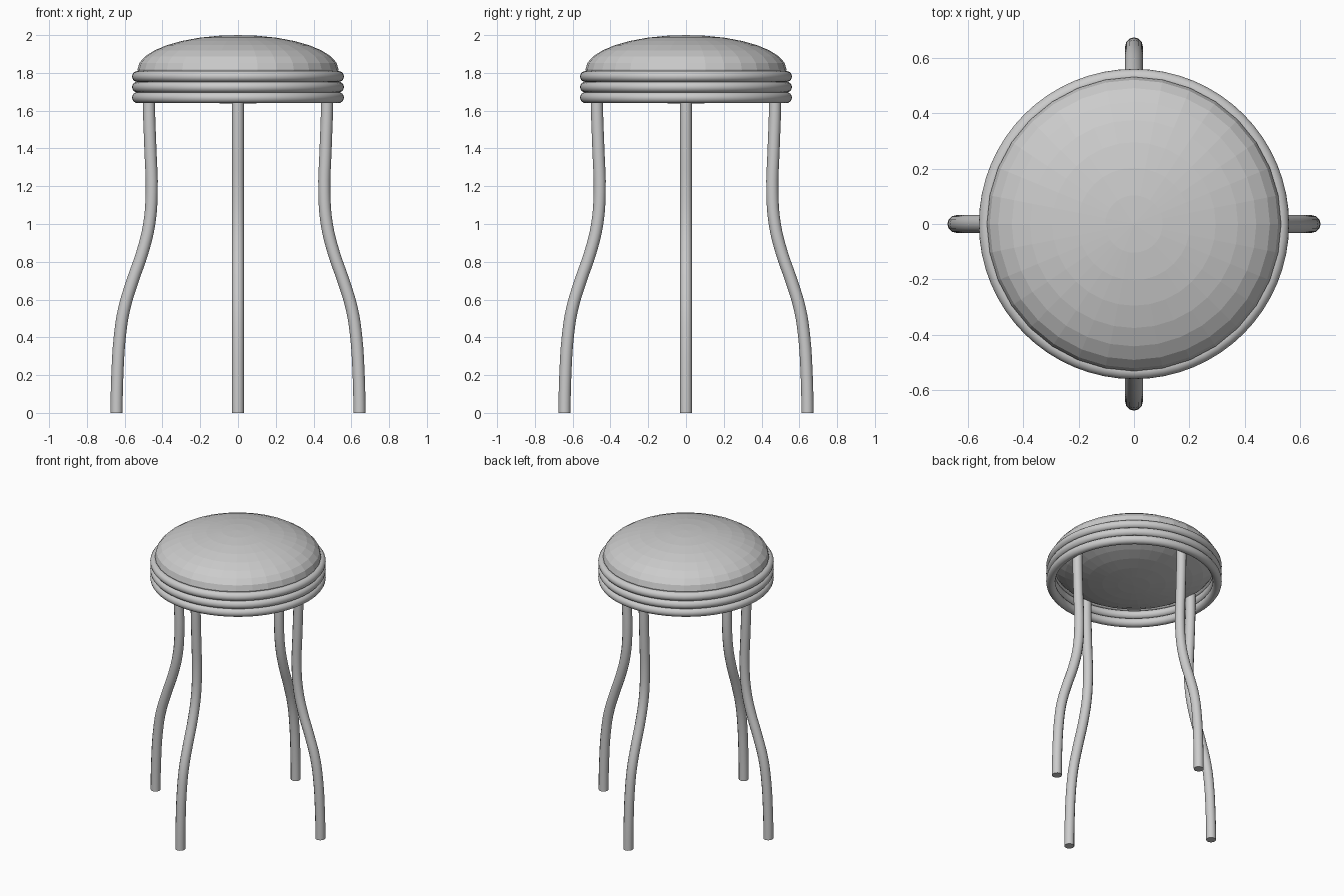
import bpy, math

if "Cube" in bpy.data.objects:
    bpy.data.objects.remove(bpy.data.objects["Cube"])

grey = bpy.data.materials.new("plain grey")
grey.diffuse_color = (0.6, 0.6, 0.6, 1)
grey.use_nodes = True
grey.node_tree.nodes["Principled BSDF"].inputs["Base Color"].default_value = grey.diffuse_color


def finish(ob, name, smooth):
    ob.name = name
    ob.data.materials.clear()
    ob.data.materials.append(grey)
    for p in ob.data.polygons:
        p.use_smooth = False
    if smooth:
        bpy.ops.object.select_all(action='DESELECT')
        ob.select_set(True)
        bpy.context.view_layer.objects.active = ob
        bpy.ops.object.shade_smooth_by_angle(angle=math.radians(40))


# cushion: faceted flattened sphere
bpy.ops.mesh.primitive_uv_sphere_add(segments=32, ring_count=16, radius=1,
                                     location=(0, 0, 1.818))
seat = bpy.context.object
seat.scale = (0.532, 0.532, 0.182)
bpy.ops.object.transform_apply(location=False, rotation=False, scale=True)
finish(seat, "seat_cushion", False)

# three stacked rim rings
for i, z in enumerate((1.669, 1.725, 1.781)):
    bpy.ops.mesh.primitive_torus_add(major_radius=0.532, minor_radius=0.029,
                                     major_segments=64, minor_segments=16,
                                     location=(0, 0, z))
    finish(bpy.context.object, f"rim_ring_{i + 1}", True)

# four bent tube legs: (radius from centre, height)
PATH = [(0.643, 0), (0.638, 0.22), (0.626, 0.4), (0.603, 0.55), (0.558, 0.7),
        (0.506, 0.85), (0.470, 1.0), (0.457, 1.17), (0.464, 1.4),
        (0.471, 1.6), (0.472, 1.745)]


def leg(name, angle):
    cu = bpy.data.curves.new(name, 'CURVE')
    cu.dimensions = '3D'
    cu.bevel_depth = 0.032
    cu.bevel_resolution = 4
    cu.resolution_u = 4
    cu.use_fill_caps = True
    sp = cu.splines.new('BEZIER')
    sp.bezier_points.add(len(PATH) - 1)
    for bp, (r, z) in zip(sp.bezier_points, PATH):
        bp.co = (r, 0, z)
        bp.handle_left_type = bp.handle_right_type = 'AUTO'
    # keep the foot square to the floor
    foot = sp.bezier_points[0]
    foot.handle_left_type = foot.handle_right_type = 'FREE'
    foot.handle_left = (0.643, 0, -0.07)
    foot.handle_right = (0.643, 0, 0.07)
    ob = bpy.data.objects.new(name, cu)
    bpy.context.collection.objects.link(ob)
    ob.rotation_euler.z = angle
    bpy.ops.object.select_all(action='DESELECT')
    ob.select_set(True)
    bpy.context.view_layer.objects.active = ob
    bpy.ops.object.convert(target='MESH')
    finish(bpy.context.object, name, True)


for i, name in enumerate(("right_leg", "back_leg", "left_leg", "front_leg")):
    leg(name, i * math.pi / 2)
